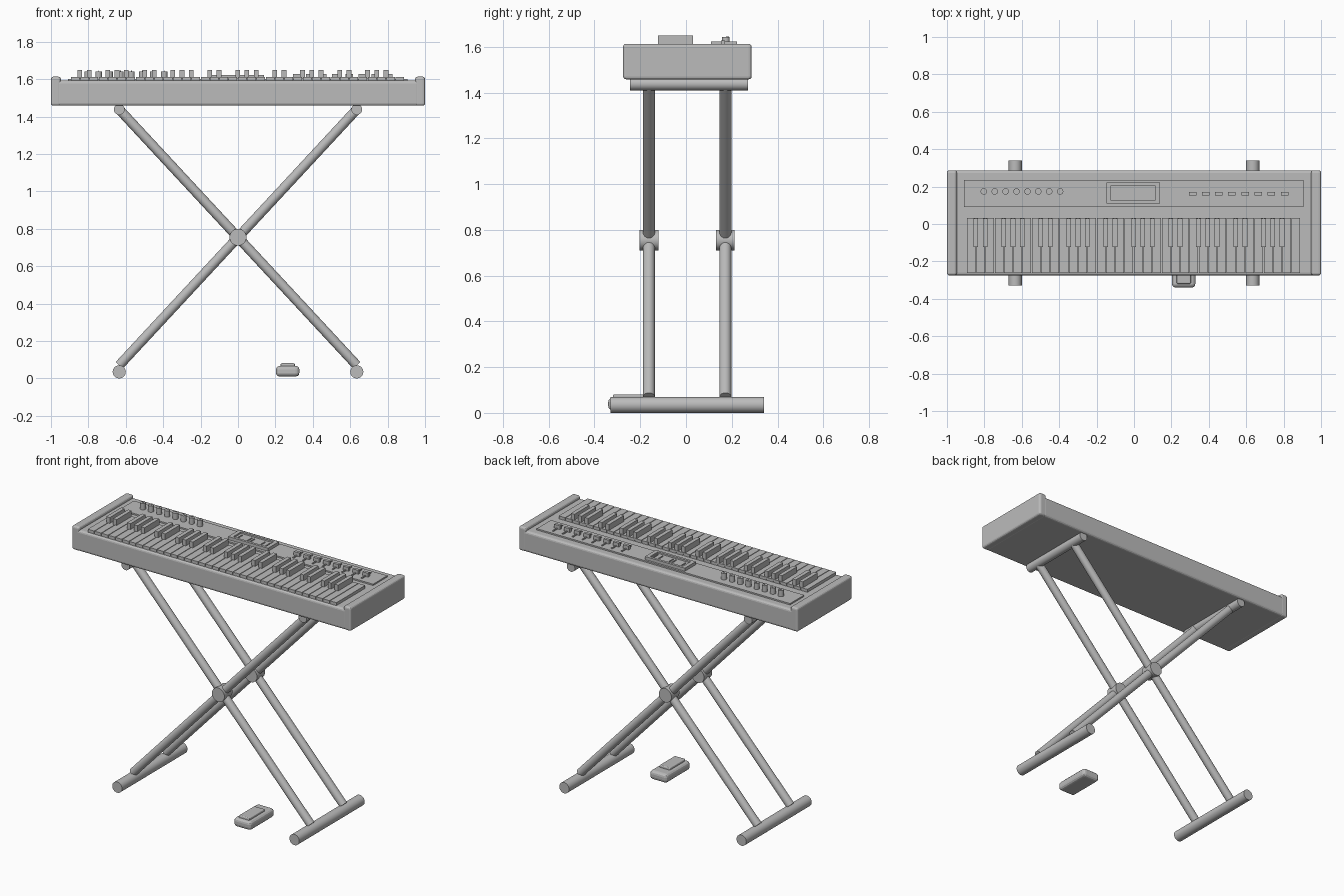
import bpy
from mathutils import Vector

cube = bpy.data.objects.get("Cube")
if cube:
    bpy.data.objects.remove(cube, do_unlink=True)

grey = bpy.data.materials.new("plain grey")
grey.use_nodes = True
grey.diffuse_color = (0.5, 0.5, 0.5, 1)
grey.node_tree.nodes["Principled BSDF"].inputs["Base Color"].default_value = (0.5, 0.5, 0.5, 1)


def finish(obj, name, bevel=0, smooth=False):
    obj.name = name
    obj.data.materials.append(grey)
    if bevel:
        mod = obj.modifiers.new("rounded edges", "BEVEL")
        mod.width = bevel
        mod.segments = 3
    if smooth:
        bpy.ops.object.shade_smooth_by_angle()
    return obj


def box(name, x, y, z, bevel=0):
    """Box spanning the (low, high) pairs x, y and z."""
    bpy.ops.mesh.primitive_cube_add(size=1)
    obj = bpy.context.object
    spans = (x, y, z)
    centre = Vector([(a + b) / 2 for a, b in spans])
    size = Vector([b - a for a, b in spans])
    for v in obj.data.vertices:
        v.co = v.co * size
    obj.location = centre
    return finish(obj, name, bevel)


def tube(name, start, end, radius, sides=32):
    """Capped cylinder between two points."""
    start, end = Vector(start), Vector(end)
    axis = end - start
    bpy.ops.mesh.primitive_cylinder_add(vertices=sides, radius=radius,
                                        depth=axis.length, location=(start + end) / 2)
    obj = bpy.context.object
    obj.rotation_euler = axis.to_track_quat("Z", "Y").to_euler()
    return finish(obj, name, smooth=True)


# Keyboard case and end cheeks
FRONT, BACK, DECK = -0.275, 0.287, 1.593
box("case", (-0.97, 0.97), (FRONT, BACK), (1.458, DECK), 0.015)
for side, sign in (("left", 1), ("right", -1)):
    span = sorted((sign * 0.947, sign))
    box(side + "_end_cheek", span, (FRONT, BACK), (1.458, 1.613), 0.013)

# White keys, with black keys after the proper notes of each octave
FIRST, STEP, WHITE = -0.895, 0.0496, 36
for i in range(WHITE):
    x = FIRST + i * STEP
    box("white_key", (x + 0.002, x + STEP - 0.002), (-0.262, 0.033), (1.58, 1.612))
    if i % 7 in (0, 1, 3, 4, 5) and i < WHITE - 1:
        edge = x + STEP
        box("black_key", (edge - 0.0125, edge + 0.0125), (-0.123, 0.03), (1.6, 1.65))

# Control panel
PANEL = 1.602
box("control_panel", (-0.91, 0.905), (0.09, 0.235), (1.585, PANEL))

# Knobs with pointer marks
for i in range(8):
    x = -0.803 + i * 0.0583
    tube("knob", (x, 0.174, PANEL - 0.005), (x, 0.174, 1.642), 0.017, 24)
    box("knob_pointer", (x - 0.002, x + 0.002), (0.174, 0.188), (1.64, 1.645))

# Display: frame, recessed screen and level bars
box("display_screen", (-0.14, 0.13), (0.115, 0.218), (1.59, 1.612))
for y in ((0.11, 0.126), (0.206, 0.222)):
    box("display_frame_rail", (-0.147, 0.138), y, (1.59, 1.622))
for x in ((-0.147, -0.122), (0.113, 0.138)):
    box("display_frame_post", x, (0.11, 0.222), (1.59, 1.622))
for x in (-0.1, -0.03, -0.01, 0.065, 0.1):
    box("display_bar", (x - 0.003, x + 0.003), (0.145, 0.185), (1.6, 1.617))

# Sliders
for i in range(8):
    x = 0.313 + i * 0.0703
    box("slider_slot", (x - 0.004, x + 0.004), (0.117, 0.212), (1.595, 1.608))
    box("slider_cap", (x - 0.02, x + 0.02), (0.152, 0.17), (1.595, 1.627))

# Folding stand: two crossed frames joined by rails, feet and hubs
RAIL_X = 0.635
for side, sign in (("left", 1), ("right", -1)):
    x = sign * RAIL_X
    tube(side + "_top_rail", (x, -0.245, 1.438), (x, 0.272, 1.438), 0.029)
    tube(side + "_foot", (x, -0.33, 0.035), (x, 0.34, 0.035), 0.035)
for place, y in (("front", -0.162), ("back", 0.172)):
    for sign in (1, -1):
        tube(place + "_leg", (-sign * RAIL_X, y, 0.07), (sign * RAIL_X, y, 1.438), 0.026)
    tube(place + "_hub", (0, y - 0.041, 0.755), (0, y + 0.041, 0.755), 0.045)

# Foot pedal
box("pedal_base", (0.203, 0.328), (-0.34, -0.09), (0.01, 0.067), 0.02)
box("pedal_plate", (0.228, 0.304), (-0.32, -0.16), (0.06, 0.081), 0.006)
